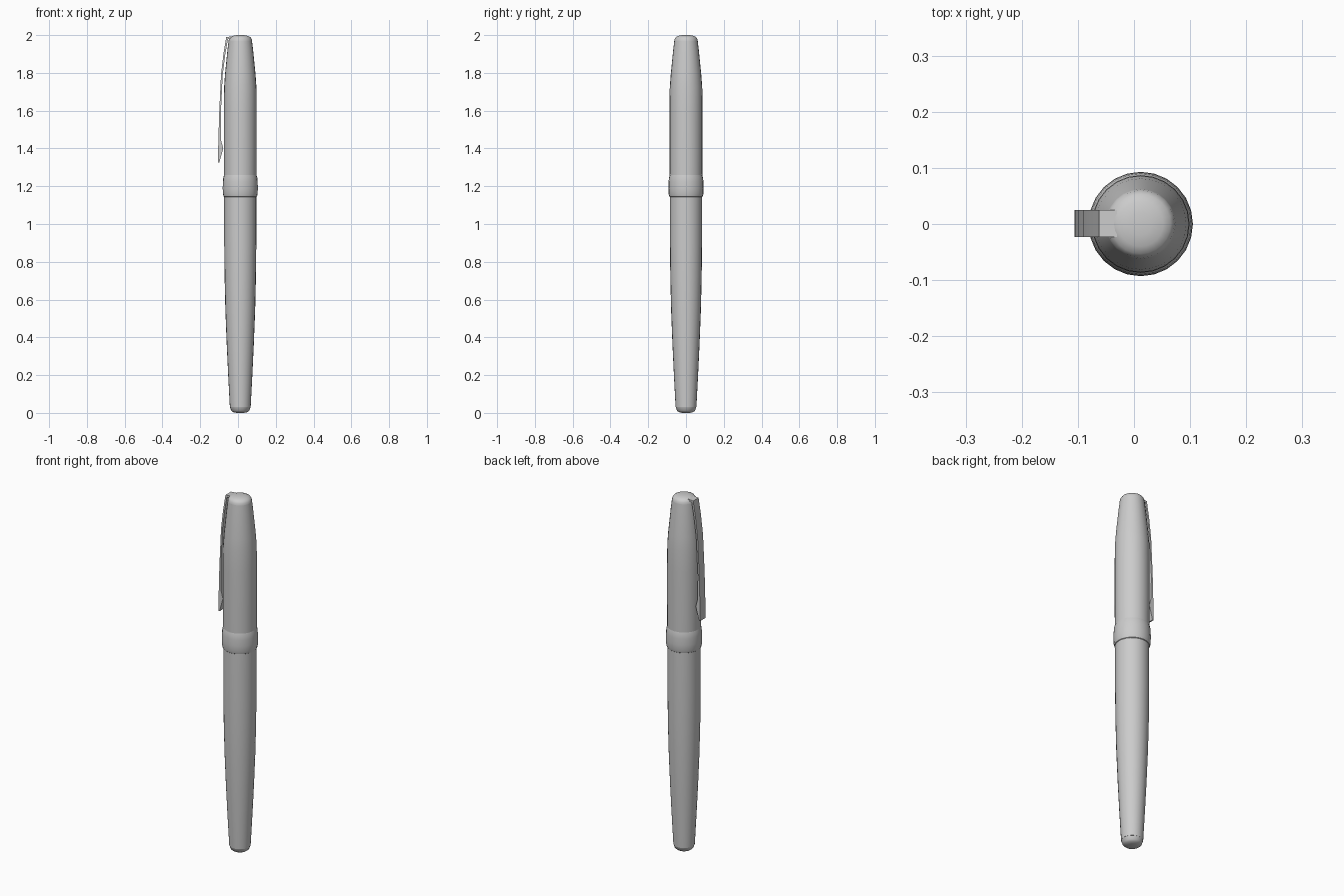
import bpy
import bmesh
from math import cos, sin, tau, radians

cube = bpy.data.objects.get("Cube")
if cube:
    bpy.data.objects.remove(cube, do_unlink=True)

AXIS_X = 0.012
SIDES = 24

grey = bpy.data.materials.new("plain grey")
grey.use_nodes = True
grey.diffuse_color = (0.6, 0.6, 0.6, 1)
grey.node_tree.nodes["Principled BSDF"].inputs["Base Color"].default_value = (0.6, 0.6, 0.6, 1)


def finish(bm, name, angle):
    bmesh.ops.recalc_face_normals(bm, faces=bm.faces)
    mesh = bpy.data.meshes.new(name)
    bm.to_mesh(mesh)
    bm.free()
    mesh.materials.append(grey)
    obj = bpy.data.objects.new(name, mesh)
    bpy.context.collection.objects.link(obj)
    bpy.ops.object.select_all(action="DESELECT")
    obj.select_set(True)
    bpy.context.view_layer.objects.active = obj
    bpy.ops.object.shade_smooth_by_angle(angle=radians(angle))
    return obj


def lathe(name, profile):
    """Turn (radius, height) pairs around the pen axis, closing both ends."""
    bm = bmesh.new()
    rings = [[bm.verts.new((AXIS_X + r * cos(tau * i / SIDES), r * sin(tau * i / SIDES), z))
              for i in range(SIDES)] for r, z in profile]
    for low, high in zip(rings, rings[1:]):
        for i in range(SIDES):
            j = (i + 1) % SIDES
            bm.faces.new((low[i], low[j], high[j], high[i]))
    bm.faces.new(rings[0])
    bm.faces.new(rings[-1])
    return finish(bm, name, 35)


# Tapered barrel and its rounded end plug
lathe("barrel", [(0.055, 0.03), (0.064, 0.2), (0.072, 0.37), (0.079, 0.55),
                 (0.083, 0.72), (0.085, 0.9), (0.085, 1.16)])
lathe("end_plug", [(0.02, 0), (0.038, 0.004), (0.048, 0.012), (0.054, 0.03)])

# Cap with a rounded crown
lathe("cap", [(0.086, 1.2), (0.087, 1.4), (0.087, 1.6), (0.086, 1.72),
              (0.081, 1.79), (0.074, 1.86), (0.068, 1.92), (0.062, 1.97)])
lathe("crown", [(0.062, 1.97), (0.060, 1.98), (0.053, 1.99), (0.04, 1.996), (0.02, 2.0)])

# Swelling band at the mouth of the cap
lathe("cap_band", [(0.084, 1.142), (0.088, 1.145), (0.092, 1.16), (0.093, 1.19),
                   (0.092, 1.225), (0.09, 1.245), (0.086, 1.26)])

# Bent clip: side outline pushed across its width
outer = [(-0.03, 1.993), (-0.062, 1.99), (-0.077, 1.9), (-0.09, 1.79),
         (-0.1, 1.58), (-0.105, 1.4), (-0.106, 1.325)]
inner = [(-0.099, 1.325), (-0.088, 1.365), (-0.078, 1.4), (-0.09, 1.445),
         (-0.091, 1.58), (-0.081, 1.79), (-0.067, 1.9), (-0.053, 1.98), (-0.03, 1.982)]
bm = bmesh.new()
front = [bm.verts.new((x, -0.023, z)) for x, z in outer + inner]
face = bm.faces.new(front)
result = bmesh.ops.extrude_face_region(bm, geom=[face])
back = [v for v in result["geom"] if isinstance(v, bmesh.types.BMVert)]
bmesh.ops.translate(bm, verts=back, vec=(0, 0.048, 0))
bmesh.ops.triangulate(bm, faces=[f for f in bm.faces if len(f.verts) > 4])
finish(bm, "clip", 30)
